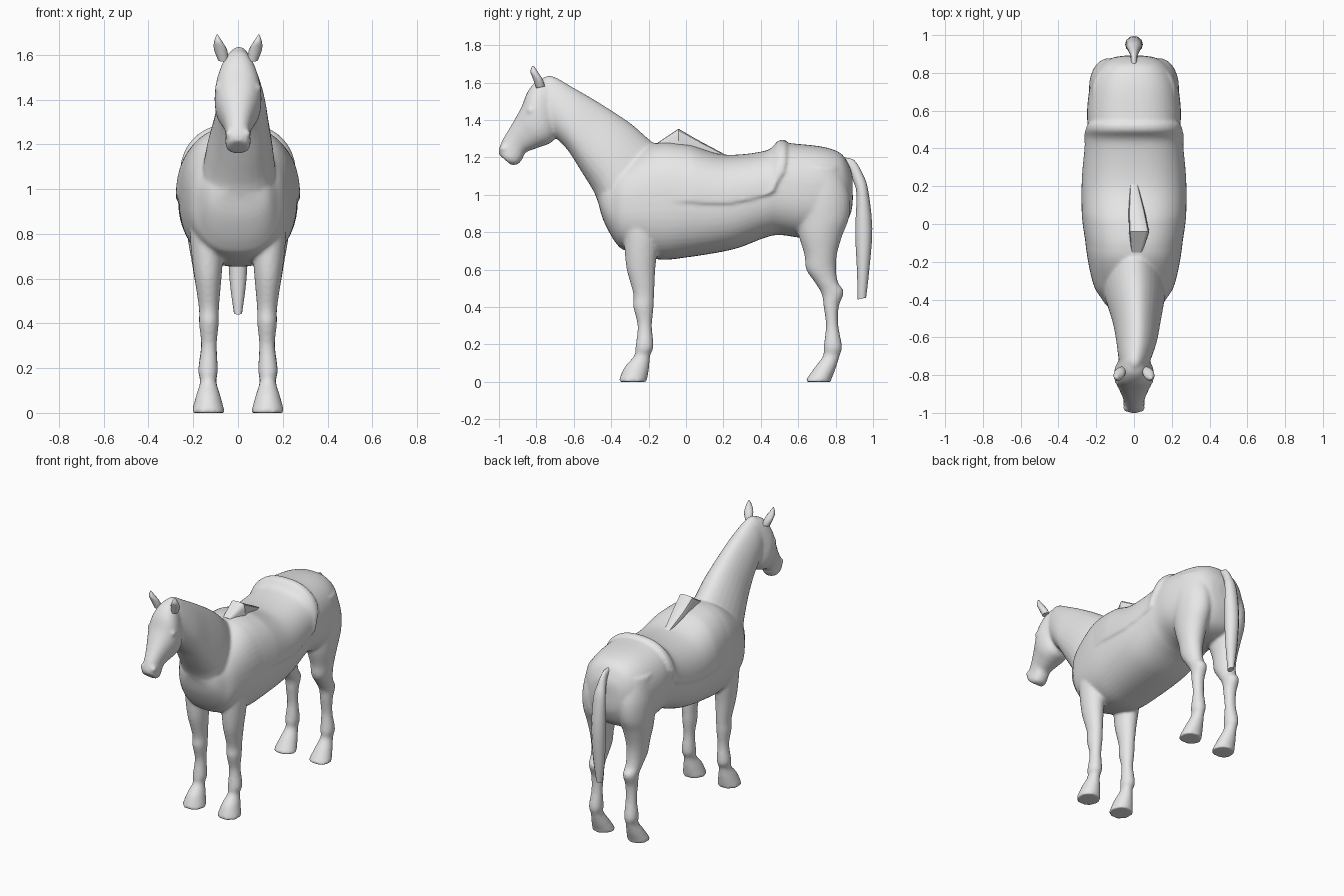
import bpy, bmesh, math
from mathutils import Vector

coat = bpy.data.materials.new("light grey")
coat.diffuse_color = (0.8, 0.8, 0.8, 1)

# Every row: upper/front point (y, z), lower/back point (y, z), half width, x centre
TORSO = [(-.485, 1.02, -.47, .96, .05, 0), (-.45, 1.08, -.44, .86, .13, 0),
         (-.40, 1.13, -.38, .75, .175, 0), (-.32, 1.19, -.32, .70, .215, 0),
         (-.165, 1.275, -.15, .655, .25, 0), (0, 1.262, 0, .665, .264, 0),
         (.2, 1.205, .25, .708, .266, 0), (.42, 1.225, .42, .77, .25, 0),
         (.5, 1.275, .5, .785, .246, 0), (.6, 1.272, .62, .77, .248, 0),
         (.74, 1.255, .74, .77, .23, 0), (.83, 1.22, .83, .81, .185, 0),
         (.875, 1.15, .88, .9, .12, 0), (.89, 1.1, .892, .97, .05, 0)]
NECK = [(-.02, 1.18, -.30, .82, .16, 0), (-.17, 1.275, -.44, .91, .16, .003),
        (-.30, 1.385, -.495, 1.02, .145, .008), (-.46, 1.49, -.56, 1.125, .122, .014),
        (-.60, 1.572, -.63, 1.235, .105, .014), (-.72, 1.637, -.70, 1.31, .085, .005),
        (-.78, 1.615, -.75, 1.36, .07, 0)]
HEAD = [(-.72, 1.63, -.68, 1.38, .06, 0), (-.79, 1.615, -.69, 1.32, .085, 0),
        (-.845, 1.555, -.72, 1.28, .104, 0), (-.88, 1.47, -.76, 1.262, .10, 0),
        (-.915, 1.405, -.81, 1.245, .08, 0), (-.95, 1.345, -.858, 1.225, .062, 0),
        (-.98, 1.295, -.875, 1.19, .055, 0), (-1.0, 1.245, -.90, 1.163, .056, 0),
        (-1.0, 1.215, -.935, 1.16, .046, 0)]
FRONT_LEG = [(-.36, .95, -.12, .95, .075, .14), (-.335, .8, -.14, .8, .075, .14),
             (-.328, .70, -.153, .70, .07, .137), (-.317, .6, -.164, .6, .06, .134),
             (-.282, .47, -.170, .47, .045, .13), (-.282, .40, -.173, .40, .044, .13),
             (-.259, .3, -.182, .3, .035, .13), (-.270, .19, -.174, .19, .044, .134),
             (-.277, .14, -.191, .14, .036, .133), (-.328, .08, -.198, .07, .055, .133),
             (-.358, .012, -.208, .012, .072, .133), (-.36, 0, -.208, 0, .073, .133)]
HIND_LEG = [(.55, 1.15, .83, 1.15, .095, .125), (.56, 1.0, .875, 1.0, .107, .13),
            (.583, .88, .872, .88, .10, .135), (.603, .78, .835, .78, .087, .138),
            (.633, .68, .807, .68, .07, .138), (.643, .6, .802, .6, .06, .135),
            (.69, .53, .814, .53, .051, .132), (.725, .47, .844, .48, .046, .13),
            (.736, .40, .817, .40, .04, .13), (.748, .3, .815, .3, .036, .13),
            (.736, .19, .834, .19, .044, .134), (.733, .14, .822, .14, .037, .133),
            (.69, .08, .80, .07, .054, .133), (.642, .012, .777, .012, .071, .133),
            (.64, 0, .777, 0, .072, .133)]
TAIL = [(.84, 1.2, .84, 1.15, .015, 0), (.90, 1.185, .875, 1.12, .018, 0),
        (.945, 1.11, .895, 1.07, .03, 0), (.973, 1.03, .912, 1.0, .042, 0),
        (.996, .82, .905, .8, .047, 0), (.98, .6, .914, .6, .038, 0),
        (.963, .45, .918, .44, .018, 0)]
EAR = [(-.80, 1.57, -.755, 1.58, .024, .065), (-.822, 1.63, -.765, 1.615, .029, .078),
       (-.832, 1.66, -.79, 1.655, .019, .088), (-.822, 1.69, -.814, 1.69, .003, .093)]
POMMEL = [(-.15, 1.28, -.13, 1.18, .03, .015), (-.04, 1.353, -.04, 1.18, .054, .027),
          (.06, 1.295, .06, 1.18, .045, .015), (.21, 1.215, .21, 1.15, .02, 0)]


def row_at(rows, t):
    """Smoothly interpolated row at position t."""
    i = min(int(t), len(rows) - 2)
    f = t - i
    a, b, c, d = (rows[min(max(i + k, 0), len(rows) - 1)] for k in (-1, 0, 1, 2))
    return [q + .5 * f * (r - p + f * (2 * p - 5 * q + 4 * r - s + f * (3 * (q - r) + s - p)))
            for p, q, r, s in zip(a, b, c, d)]


def point(row, ang, power=2.0, egg=0.0, scale=1.0):
    """Point on a section; angle 0 is the upper/front side."""
    y1, z1, y2, z2, hw, xc = row
    s, c = math.sin(ang), math.cos(ang)
    u = math.copysign(abs(s) ** (2 / power), s) * scale
    v = math.copysign(abs(c) ** (2 / power), c) * scale
    return Vector((xc + hw * u * (1 - egg * v),
                   (y1 + y2) / 2 + (y1 - y2) / 2 * v, (z1 + z2) / 2 + (z1 - z2) / 2 * v))


def skin(bm, rings):
    """Closed tube through rings of points."""
    rings = [[bm.verts.new(p) for p in ring] for ring in rings]
    count = len(rings[0])
    for r, q in zip(rings, rings[1:]):
        for j in range(count):
            n = (j + 1) % count
            bm.faces.new((r[j], r[n], q[n], q[j]))
    bm.faces.new(rings[0][::-1])
    bm.faces.new(rings[-1])


def loft(bm, rows, sides=28, steps=5, power=2.0, egg=0.0, mirrored=False):
    for sx in ((1, -1) if mirrored else (1,)):
        rings = []
        for k in range((len(rows) - 1) * steps + 1):
            row = row_at(rows, k / steps)
            ring = [point(row, 2 * math.pi * j / sides, power, egg) for j in range(sides)]
            rings.append([Vector((p.x * sx, p.y, p.z)) for p in ring])
        skin(bm, rings)


def finish(bm, name, angle=40):
    bmesh.ops.recalc_face_normals(bm, faces=bm.faces[:])
    mesh = bpy.data.meshes.new(name)
    bm.to_mesh(mesh)
    bm.free()
    mesh.materials.append(coat)
    ob = bpy.data.objects.new(name, mesh)
    bpy.context.collection.objects.link(ob)
    bpy.ops.object.select_all(action='DESELECT')
    ob.select_set(True)
    bpy.context.view_layer.objects.active = ob
    bpy.ops.object.shade_smooth_by_angle(angle=math.radians(angle))
    return ob


# Body, neck, head and legs, blended into one skin
bm = bmesh.new()
loft(bm, TORSO, sides=48, steps=8, power=2.4)
loft(bm, NECK, power=2.1, egg=.25)
loft(bm, HEAD, power=2.3)
loft(bm, FRONT_LEG, mirrored=True)
loft(bm, HIND_LEG, mirrored=True)

# Eyes and nostril rims, low bumps in the same skin
for sx in (1, -1):
    for pos, r in (((.083, -.83, 1.45), .022), ((.036, -.974, 1.246), .022)):
        ball = bmesh.ops.create_uvsphere(bm, u_segments=14, v_segments=8, radius=r)
        bmesh.ops.translate(bm, verts=ball["verts"], vec=(sx * pos[0], pos[1], pos[2]))

# Saddle pad draped over the back: outer arc and tucked inner arc, raised rear roll
NU, NV = 36, 40
rings = []
for i in range(NU + 1):
    outer, inner = [], []
    for j in range(NV + 1):
        a = math.radians(-90 + 180 * j / NV)
        low = abs(a) / math.radians(90)
        t0, t1 = 4.2 + .3 * low ** 2, 8.4 - .8 * low ** 8
        row = row_at(TORSO, t0 + (t1 - t0) * i / NU)
        swell = .042 * min(1, i / 8) + .03 * math.exp(-((i - NU * .92) / 3) ** 2)
        outer.append(point(row, a, 2.4, 0, 1 + swell))
        inner.append(point(row, a, 2.4, 0, .88))
    rings.append(outer + inner[::-1])
skin(bm, rings)

body = finish(bm, "horse_body_with_saddle")
remesh = body.modifiers.new("blend", 'REMESH')
remesh.mode = 'VOXEL'
remesh.voxel_size = .009
remesh.use_smooth_shade = True
soften = body.modifiers.new("soften", 'SMOOTH')
soften.factor = .5
soften.iterations = 7

# Tail
bm = bmesh.new()
loft(bm, TAIL, sides=12, steps=3)
finish(bm, "tail", 60)

# Ears
bm = bmesh.new()
loft(bm, EAR, sides=12, steps=3, mirrored=True)
finish(bm, "ears", 60)

# Saddle pommel
bm = bmesh.new()
loft(bm, POMMEL, sides=16, steps=1, power=5)
finish(bm, "saddle_pommel", 30)
